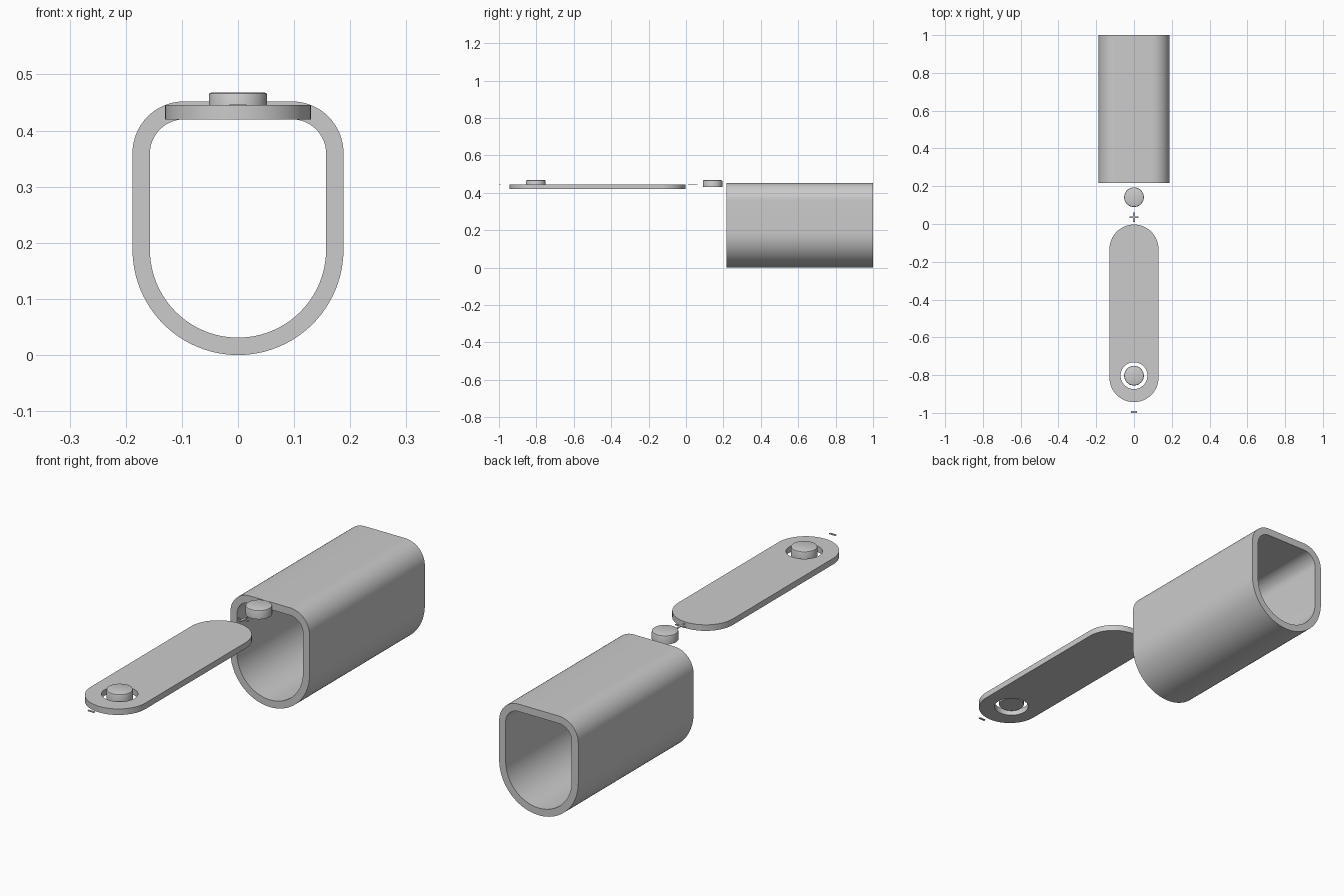
import bpy, bmesh
from math import sin, cos, pi

if "Cube" in bpy.data.objects:
    bpy.data.objects.remove(bpy.data.objects["Cube"])


def arc(cx, cy, r, a0, a1, n):
    """Points on an arc, angles in units of pi."""
    return [(cx + r * cos(pi * (a0 + (a1 - a0) * i / n)),
             cy + r * sin(pi * (a0 + (a1 - a0) * i / n))) for i in range(n + 1)]


def finish(bm, name):
    bmesh.ops.remove_doubles(bm, verts=bm.verts, dist=1e-5)
    bmesh.ops.recalc_face_normals(bm, faces=bm.faces)
    me = bpy.data.meshes.new(name)
    bm.to_mesh(me)
    bm.free()
    ob = bpy.data.objects.new(name, me)
    bpy.context.collection.objects.link(ob)
    bpy.ops.object.select_all(action='DESELECT')
    bpy.context.view_layer.objects.active = ob
    ob.select_set(True)
    bpy.ops.object.shade_smooth_by_angle(angle=0.6)
    return ob


def ring_prism(name, outer, inner, lo, hi, place):
    """Wall between two outlines with equal point counts, swept lo to hi."""
    bm = bmesh.new()
    loops = [[bm.verts.new(place(p, h)) for p in loop]
             for loop, h in ((outer, lo), (outer, hi), (inner, hi), (inner, lo))]
    n = len(outer)
    for k in range(4):
        a, b = loops[k], loops[(k + 1) % 4]
        for i in range(n):
            j = (i + 1) % n
            bm.faces.new((a[i], a[j], b[j], b[i]))
    return finish(bm, name)


def tube_outline(half, top, corner):
    return (arc(0, 0.188, half, 1, 2, 48)
            + arc(half - corner, top - corner, corner, 0, 0.5, 16)
            + arc(corner - half, top - corner, corner, 0.5, 1, 16))


def button(name, y):
    """Round button with a softened top rim."""
    bm = bmesh.new()
    rings = []
    for r, z in ((0.052, 0.43), (0.052, 0.463), (0.0505, 0.4665), (0.047, 0.468)):
        rings.append([bm.verts.new((x, yy, z)) for x, yy in arc(0, y, r, 0, 2, 48)[:-1]])
    for a, b in zip(rings, rings[1:]):
        for i in range(48):
            j = (i + 1) % 48
            bm.faces.new((a[i], a[j], b[j], b[i]))
    bm.faces.new(rings[0])
    bm.faces.new(rings[-1])
    return finish(bm, name)


def bars(name, outline):
    """Thin raised mark."""
    bm = bmesh.new()
    f = bm.faces.new([bm.verts.new((x, y, 0.4435)) for x, y in outline])
    g = bmesh.ops.extrude_face_region(bm, geom=[f])["geom"]
    bmesh.ops.translate(bm, vec=(0, 0, 0.003),
                        verts=[v for v in g if isinstance(v, bmesh.types.BMVert)])
    return finish(bm, name)


# Hollow sleeve: round bottom, rounded top corners, open at both ends
ring_prism("sleeve", tube_outline(0.188, 0.452, 0.092), tube_outline(0.157, 0.42, 0.061),
           0.217, 1.0, lambda p, h: (p[0], h, p[1]))

# Flat pill-shaped plate with a round button hole near the front
R, HOLE_Y = 0.13, -0.803
plate = arc(0, -0.003 - R, R, 0, 1, 32) + arc(0, -0.943 + R, R, 1, 2, 32)
hole = arc(0, HOLE_Y, 0.071, 0, 1, 32) + arc(0, HOLE_Y, 0.071, 1, 2, 32)
ring_prism("plate", plate, hole, 0.42, 0.446, lambda p, h: (p[0], p[1], h))

# Two buttons
button("front_button", HOLE_Y)
button("rear_button", 0.142)

# Small bar and cross marks
bars("bar_mark", [(-0.015, -1.0), (0.015, -1.0), (0.015, -0.991), (-0.015, -0.991)])
a, t, c = 0.025, 0.004, 0.036
cross = [(a, -t), (a, t), (t, t), (t, a), (-t, a), (-t, t),
         (-a, t), (-a, -t), (-t, -t), (-t, -a), (t, -a), (t, -t)]
bars("cross_mark", [(x, y + c) for x, y in cross])
